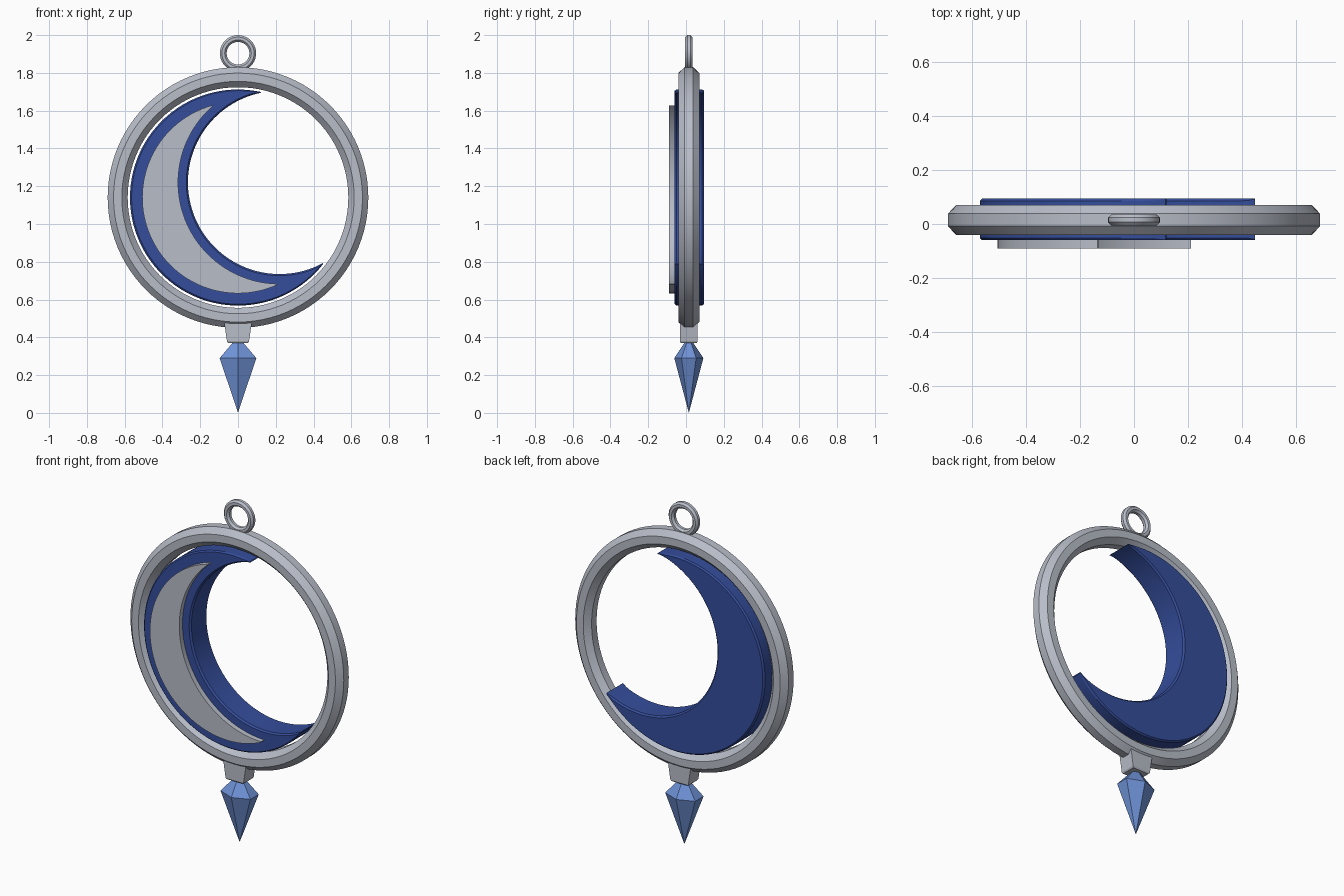
import bpy, bmesh
from math import sin, cos, pi, atan2, acos, hypot

cube = bpy.data.objects.get("Cube")
if cube:
    bpy.data.objects.remove(cube)

MID_Y = 0.015
RING_Z = 1.14


def material(name, rgb):
    m = bpy.data.materials.new(name)
    m.use_nodes = True
    m.diffuse_color = (*rgb, 1)
    m.node_tree.nodes["Principled BSDF"].inputs["Base Color"].default_value = (*rgb, 1)
    return m


SILVER = material("silver", (0.48, 0.51, 0.58))
NAVY = material("deep blue", (0.035, 0.075, 0.33))
CRYSTAL = material("crystal blue", (0.16, 0.29, 0.68))


def finish(name, bm, mat, smooth=True):
    bmesh.ops.recalc_face_normals(bm, faces=bm.faces)
    mesh = bpy.data.meshes.new(name)
    bm.to_mesh(mesh)
    bm.free()
    obj = bpy.data.objects.new(name, mesh)
    bpy.context.collection.objects.link(obj)
    mesh.materials.append(mat)
    if smooth:
        bpy.ops.object.select_all(action='DESELECT')
        obj.select_set(True)
        bpy.context.view_layer.objects.active = obj
        bpy.ops.object.shade_smooth_by_angle(angle=pi / 6)
    return obj


def loft(bm, rings, closed=False):
    """Bridge equal vertex loops; closed joins the last loop to the first."""
    n = len(rings[0])
    pairs = list(zip(rings, rings[1:] + rings[:1]))
    for a, b in pairs if closed else pairs[:-1]:
        for i in range(n):
            j = (i + 1) % n
            bm.faces.new((a[i], a[j], b[j], b[i]))


def hoop(name, radius, z, half_r, half_y, steps):
    """Ring with an eight-sided section, standing upright."""
    bm = bmesh.new()
    rings = []
    for s in range(steps):
        a = 2 * pi * s / steps
        ring = []
        for k in range(8):
            t = pi / 8 + k * pi / 4
            r = radius + half_r * cos(t) / cos(pi / 8)
            y = MID_Y + half_y * sin(t) / cos(pi / 8)
            ring.append(bm.verts.new((r * cos(a), y, z + r * sin(a))))
        rings.append(ring)
    loft(bm, rings, closed=True)
    return finish(name, bm, SILVER)


def crescent(name, outer_r, bite, bite_r, y0, y1, mat, bevel=0.0, steps=64):
    """Disc with a round bite taken out, as a strip between two arcs."""
    dx, dz = bite
    d = hypot(dx, dz)
    axis = atan2(dz, dx)
    # Half angle from the bite axis to the tips, seen from each centre
    ho = acos((d * d + outer_r ** 2 - bite_r ** 2) / (2 * d * outer_r))
    hb = acos((outer_r ** 2 - d * d - bite_r ** 2) / (2 * d * bite_r))
    bm = bmesh.new()
    sections = []
    for i in range(steps + 1):
        f = 0.006 + 0.988 * i / steps
        a = axis + ho + f * 2 * (pi - ho)
        b = axis + hb + f * 2 * (pi - hb)
        o = (outer_r * cos(a), outer_r * sin(a))
        n = (dx + bite_r * cos(b), dz + bite_r * sin(b))
        width = hypot(o[0] - n[0], o[1] - n[1])
        w = min(bevel / width, 0.3)
        h = min(bevel, width * 0.3)
        section = [(0, y0 + h), (w, y0), (1 - w, y0), (1, y0 + h),
                   (1, y1 - h), (1 - w, y1), (w, y1), (0, y1 - h)]
        if not bevel:
            section = [(0, y0), (1, y0), (1, y1), (0, y1)]
        sections.append([bm.verts.new((o[0] + (n[0] - o[0]) * t, y,
                                       RING_Z + o[1] + (n[1] - o[1]) * t))
                         for t, y in section])
    loft(bm, sections)
    for end in (sections[0], sections[-1]):
        bm.faces.new(end)
    return finish(name, bm, mat)


# Frame and hanging loop
hoop("outer_frame", 0.637, RING_Z, 0.053, 0.056, 96)
hoop("hanging_loop", 0.078, 1.904, 0.018, 0.02, 40)

# Moon body and its raised plate
crescent("moon_body", 0.572, (0.22, 0.08), 0.485, -0.06, 0.095, NAVY, bevel=0.009)
crescent("moon_plate", 0.507, (0.22, 0.08), 0.537, -0.09, -0.055, SILVER)

# Tapered clasp
bm = bmesh.new()
levels = [(0.37, 0.052, 0.042), (0.378, 0.058, 0.047), (0.49, 0.075, 0.047)]
rings = [[bm.verts.new((sx * hx, MID_Y + sy * hy, z))
          for sx, sy in ((-1, -1), (1, -1), (1, 1), (-1, 1))] for z, hx, hy in levels]
loft(bm, rings)
bm.faces.new(rings[0])
bm.faces.new(rings[-1])
finish("clasp", bm, SILVER, smooth=False)

# Six-sided pendant crystal
bm = bmesh.new()
girdle = [bm.verts.new((0.112 * cos(a), MID_Y + 0.077 * sin(a), 0.29))
          for a in (pi / 6 + k * pi / 3 for k in range(6))]
for tip_z in (0.0, 0.405):
    tip = bm.verts.new((0, MID_Y, tip_z))
    for i in range(6):
        bm.faces.new((girdle[i], girdle[(i + 1) % 6], tip))
finish("pendant_crystal", bm, CRYSTAL, smooth=False)
